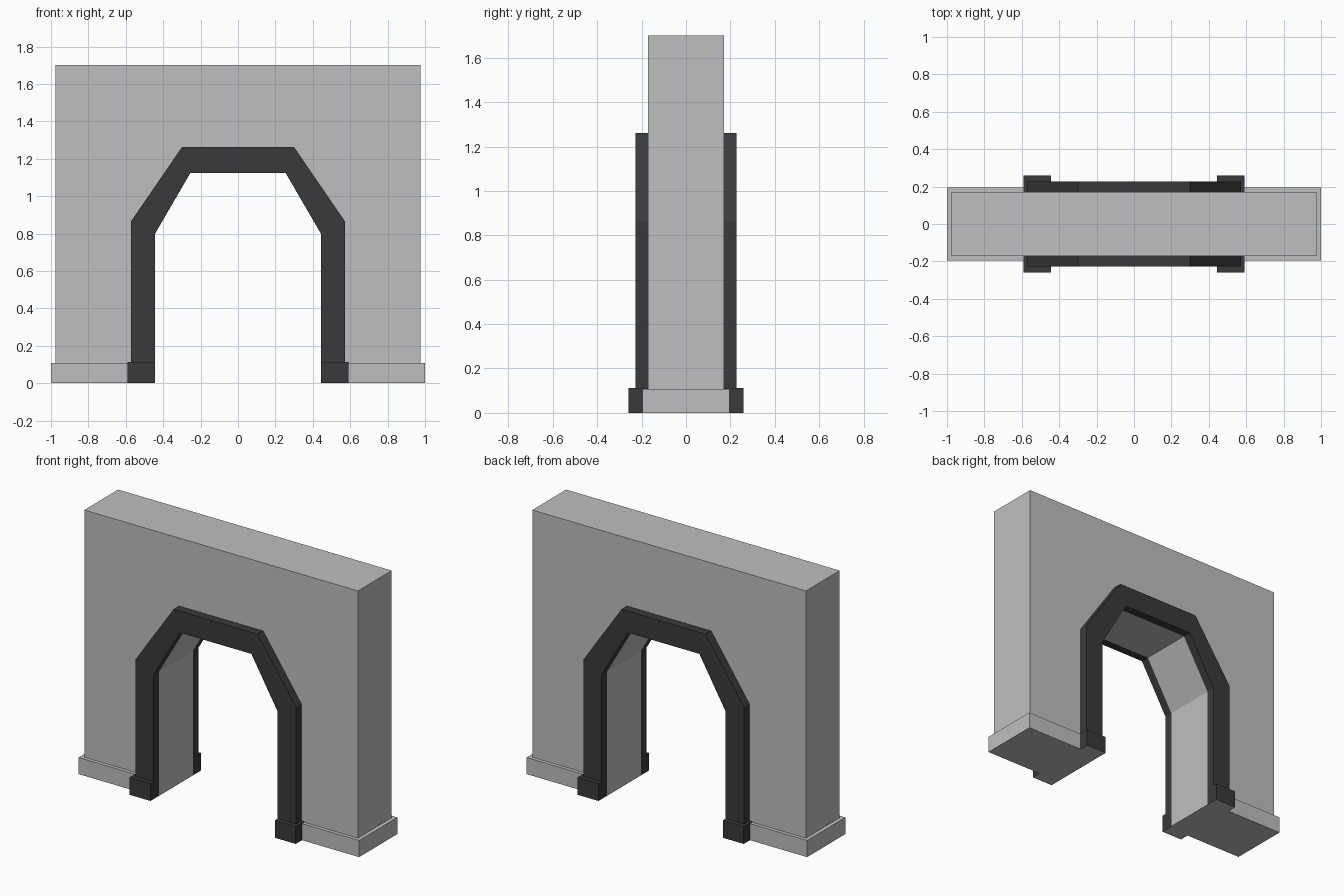
import bpy
import bmesh
from mathutils import Vector

cube = bpy.data.objects.get("Cube")
if cube:
    bpy.data.objects.remove(cube, do_unlink=True)


def material(name, value):
    mat = bpy.data.materials.new(name)
    mat.use_nodes = True
    colour = (value, value, value, 1)
    mat.diffuse_color = colour
    mat.node_tree.nodes["Principled BSDF"].inputs["Base Color"].default_value = colour
    return mat


stone = material("light grey stone", 0.52)
dark = material("dark grey trim", 0.042)


def prism(name, outline, offset, mats):
    """Extrude a closed outline of 3D points along the offset."""
    bm = bmesh.new()
    face = bm.faces.new([bm.verts.new(p) for p in outline])
    extruded = bmesh.ops.extrude_face_region(bm, geom=[face], use_keep_orig=True)
    new_verts = [g for g in extruded["geom"] if isinstance(g, bmesh.types.BMVert)]
    bmesh.ops.translate(bm, verts=new_verts, vec=Vector(offset))
    bmesh.ops.recalc_face_normals(bm, faces=bm.faces)
    bm.normal_update()
    # A second material goes on the underside
    if len(mats) > 1:
        for f in bm.faces:
            f.material_index = int(f.normal.z < -0.9)
    mesh = bpy.data.meshes.new(name)
    bm.to_mesh(mesh)
    bm.free()
    for m in mats:
        mesh.materials.append(m)
    obj = bpy.data.objects.new(name, mesh)
    bpy.context.collection.objects.link(obj)
    return obj


WALL_X, WALL_Y, WALL_TOP = 0.975, 0.172, 1.70
BASE_Y, BASE_TOP = 0.195, 0.107
TRIM_Y = 0.228
FOOT_X, FOOT_Y, FOOT_TOP = 0.592, 0.258, 0.112
OPEN_X = 0.443


def arch(points):
    """Mirror the right half of an arch to a full left-to-right path."""
    return [(-x, z) for x, z in points] + [(x, z) for x, z in reversed(points)]


def opening(bottom):
    return arch([(OPEN_X, bottom), (OPEN_X, 0.80), (0.255, 1.123)])


# Wall with the faceted opening
wall = opening(BASE_TOP) + [(WALL_X, BASE_TOP), (WALL_X, WALL_TOP),
                            (-WALL_X, WALL_TOP), (-WALL_X, BASE_TOP)]
prism("wall", [(x, -WALL_Y, z) for x, z in wall], (0, 2 * WALL_Y, 0), [stone])

# Arch trim on both faces of the wall
outer = arch([(0.572, FOOT_TOP), (0.572, 0.865), (0.30, 1.262)])
trim = opening(FOOT_TOP) + outer[::-1]
for face, sy in (("front", -1), ("back", 1)):
    prism(face + "_arch_trim", [(x, sy * WALL_Y, z) for x, z in trim],
          (0, sy * (TRIM_Y - WALL_Y), 0), [dark])

# Plinths, notched where the trim feet sit, and the feet themselves
half = [(OPEN_X, WALL_Y), (FOOT_X, WALL_Y), (FOOT_X, BASE_Y), (1.0, BASE_Y)]
plan = half + [(x, -y) for x, y in reversed(half)]
for side, sx in (("right", -1), ("left", 1)):
    prism(side + "_plinth", [(sx * x, y, 0) for x, y in plan],
          (0, 0, BASE_TOP), [stone])
    for face, sy in (("front", -1), ("back", 1)):
        foot = [(OPEN_X, WALL_Y), (FOOT_X, WALL_Y), (FOOT_X, FOOT_Y), (OPEN_X, FOOT_Y)]
        prism(f"{face}_{side}_trim_foot", [(sx * x, sy * y, 0) for x, y in foot],
              (0, 0, FOOT_TOP), [dark, stone])
